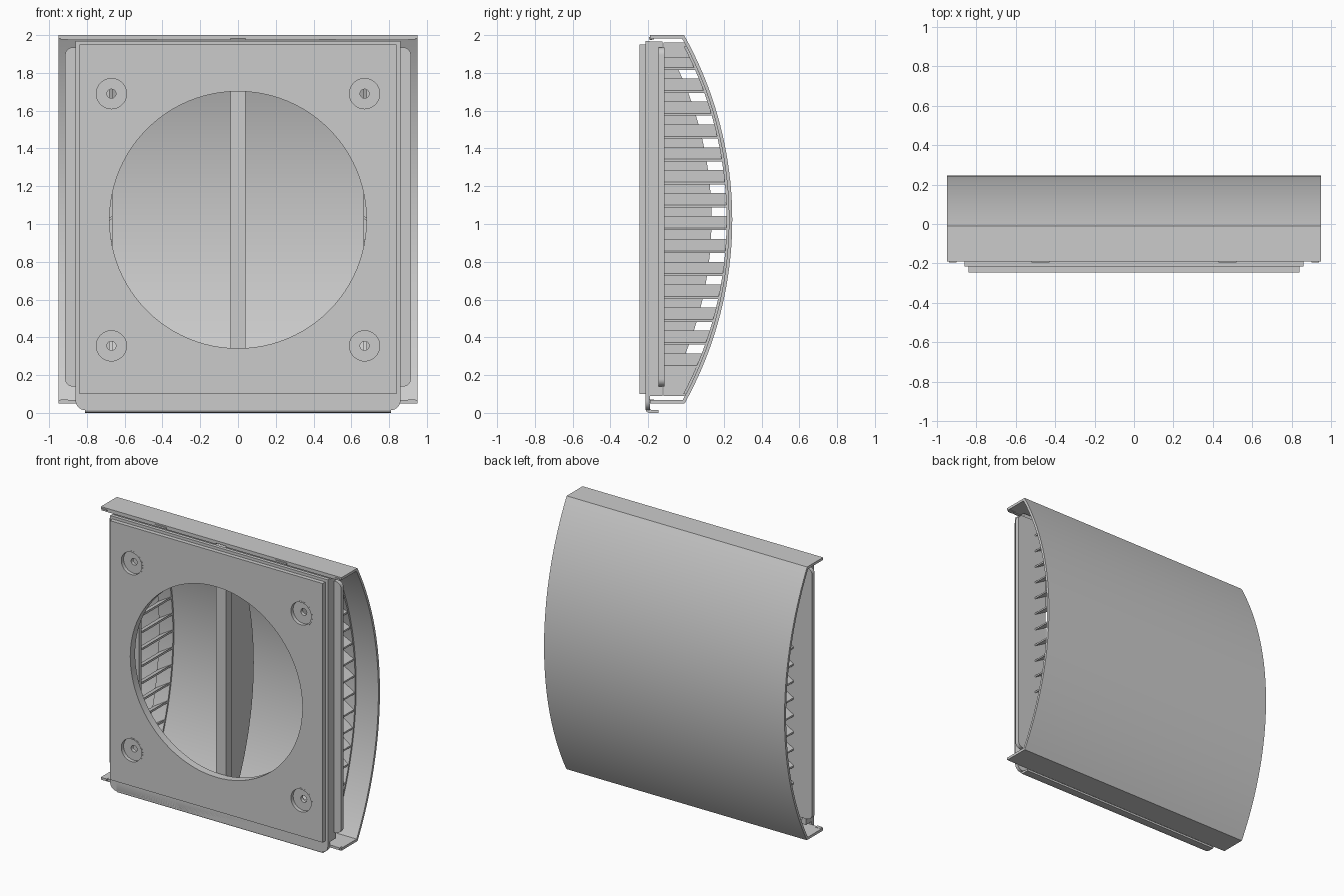
import bpy, bmesh
from math import sin, cos, pi, sqrt, asin

if "Cube" in bpy.data.objects:
    bpy.data.objects.remove(bpy.data.objects["Cube"])

ZC, R, YC = 1.0225, 2.0, -1.755   # arc of the curved cover


def arc_y(z, inset=0.0):
    return YC + sqrt((R - inset) ** 2 - (z - ZC) ** 2)


def arc(z0, z1, inset=0.0, n=40):
    r = R - inset
    a0, a1 = asin((z0 - ZC) / r), asin((z1 - ZC) / r)
    return [(YC + r * cos(a0 + (a1 - a0) * i / n), ZC + r * sin(a0 + (a1 - a0) * i / n))
            for i in range(n + 1)]


def rrect(x0, x1, z0, z1, r_low, r_high=0.0):
    pts = []
    for cx, cz, a, r in ((x1, z0, -90, r_low), (x1, z1, 0, r_high),
                         (x0, z1, 90, r_high), (x0, z0, 180, r_low)):
        if r == 0:
            pts.append((cx, cz))
            continue
        sx, sz = (-1 if cx == x1 else 1), (1 if cz == z0 else -1)
        for i in range(9):
            t = (a + i * 90 / 8) * pi / 180
            pts.append((cx + sx * r + r * cos(t), cz + sz * r + r * sin(t)))
    return pts


def circle(x, z, r, n):
    return [(x + r * cos(2 * pi * i / n), z + r * sin(2 * pi * i / n)) for i in range(n)]


def prism(name, outlines, axis, a, b):
    """Extrude (y,z) outlines along x, or (x,z) outlines along y."""
    bm = bmesh.new()
    for pts in outlines:
        vs = [bm.verts.new((a, p, q) if axis == 'x' else (p, a, q)) for p, q in pts]
        f = bm.faces.new(vs)
        ext = bmesh.ops.extrude_face_region(bm, geom=[f])['geom']
        d = (b - a, 0, 0) if axis == 'x' else (0, b - a, 0)
        bmesh.ops.translate(bm, vec=d, verts=[v for v in ext if isinstance(v, bmesh.types.BMVert)])
    bmesh.ops.recalc_face_normals(bm, faces=bm.faces)
    me = bpy.data.meshes.new(name)
    bm.to_mesh(me)
    bm.free()
    ob = bpy.data.objects.new(name, me)
    bpy.context.collection.objects.link(ob)
    return ob


def activate(ob):
    bpy.ops.object.select_all(action='DESELECT')
    ob.select_set(True)
    bpy.context.view_layer.objects.active = ob


def cut(ob, outlines, a, b):
    c = prism("cutter", outlines, 'y', a, b)
    m = ob.modifiers.new("cut", 'BOOLEAN')
    m.operation, m.object, m.solver = 'DIFFERENCE', c, 'EXACT'
    activate(ob)
    bpy.ops.object.modifier_apply(modifier=m.name)
    bpy.data.objects.remove(c)


def smooth(ob):
    activate(ob)
    bpy.ops.object.shade_smooth_by_angle(angle=0.5)


def box(name, x0, x1, y0, y1, z0, z1):
    return prism(name, [[(x0, z0), (x1, z0), (x1, z1), (x0, z1)]], 'y', y0, y1)


# Curved cover with top and bottom flanges
outer = [(-0.19, 0.05)] + arc(0.05, 2.0) + [(-0.19, 2.0)]
inner = [(-0.19, 1.982)] + arc(0.068, 1.982, 0.018)[::-1] + [(-0.19, 0.068)]
smooth(prism("curved_cover", [outer + inner], 'x', -0.95, 0.95))

# Lip and clip tabs on the cover's top flange
for x0, x1 in ((-0.9, -0.52), (-0.43, -0.04), (0.04, 0.43), (0.52, 0.9)):
    box("top_lip", x0, x1, -0.19, -0.18, 1.974, 1.984)
for x in (-0.92, -0.475, 0.475, 0.92):
    w = 0.045 if abs(x) < 0.6 else 0.02
    box("clip_tab", x - w, x + w, -0.196, -0.17, 1.978, 1.99)
    if abs(x) > 0.6:
        box("clip_tab_low", x - w, x + w, -0.196, -0.17, 0.055, 0.07)

# Base plates with round duct opening and screw recesses
duct = circle(0, 1.022, 0.68, 96)
screws = [(x, z) for x in (-0.67, 0.67) for z in (0.355, 1.69)]
front = box("front_plate", -0.84, 0.84, -0.245, -0.215, 0.1, 1.95)
step = prism("step_plate", [rrect(-0.86, 0.86, 0.015, 1.97, 0.05)], 'y', -0.215, -0.19)
cut(front, [duct] + [circle(x, z, 0.088, 40) for x, z in screws], -0.3, -0.2)
cut(step, [duct] + [circle(x, z, 0.024, 20) for x, z in screws], -0.3, -0.1)
smooth(front)
smooth(step)

# Raised ring around each screw hole
for x, z in screws:
    ring = prism("screw_ring", [circle(x, z, 0.09, 40)], 'y', -0.246, -0.22)
    cut(ring, [circle(x, z, 0.08, 40)], -0.3, -0.2)
    smooth(ring)

# Hooked drip lip along the bottom edge
hook = [(-0.215, 0.08), (-0.215, 0.02), (-0.209, 0.006), (-0.195, 0.0), (-0.145, 0.0),
        (-0.145, 0.015), (-0.185, 0.015), (-0.19, 0.022), (-0.19, 0.08)]
smooth(prism("drip_lip", [hook], 'x', -0.81, 0.81))

# Walls behind the base plate
wall = box("base_walls", -0.86, 0.86, -0.19, -0.125, 0.09, 1.965)
cut(wall, [rrect(-0.83, 0.83, 0.12, 1.935, 0)], -0.3, 0)

# Rounded louvre frame
frame = prism("louvre_frame", [rrect(-0.915, 0.915, 0.14, 1.935, 0.04, 0.04)], 'y', -0.145, -0.115)
cut(frame, [rrect(-0.68, 0.68, 0.3, 1.75, 0)], -0.3, 0)
smooth(frame)

# Side louvres: sloping slats, arc rib and closed ends on both sides
for s in (-1, 1):
    bm = bmesh.new()
    for i in range(14):
        z = 0.24 + i * 0.1212
        verts = []
        for x, dz in ((0.77, 0), (0.77, 0.012), (0.665, 0.075), (0.665, 0.06)):
            for back in (0, 1):
                y = arc_y(z + dz, 0.02) if back else -0.12
                verts.append(bm.verts.new((s * x, y, z + dz)))
        f, b = verts[0::2], verts[1::2]
        bm.faces.new(f)
        bm.faces.new(b[::-1])
        for k in range(4):
            j = (k + 1) % 4
            bm.faces.new((f[k], b[k], b[j], f[j]))
    bmesh.ops.recalc_face_normals(bm, faces=bm.faces)
    me = bpy.data.meshes.new("side_slats")
    bm.to_mesh(me)
    bm.free()
    bpy.context.collection.objects.link(bpy.data.objects.new("side_slats", me))

    rib = arc(0.1, 1.94, 0.017) + arc(0.1, 1.94, 0.03)[::-1]
    smooth(prism("louvre_rib", [rib], 'x', s * 0.665, s * 0.775))
    for z0, z1 in ((0.09, 0.24), (1.88, 1.96)):
        end = [(-0.12, z0)] + arc(z0, z1, 0.017, 6) + [(-0.12, z1)]
        prism("louvre_end", [end], 'x', s * 0.74, s * 0.765)

# Central divider: front bar and curved web
box("divider_bar", -0.04, 0.04, -0.19, -0.125, 0.3, 1.75)
web = [(-0.13, 0.2)] + arc(0.2, 1.85, 0.11) + [(-0.13, 1.85)]
smooth(prism("divider_web", [web], 'x', -0.03, 0.03))
